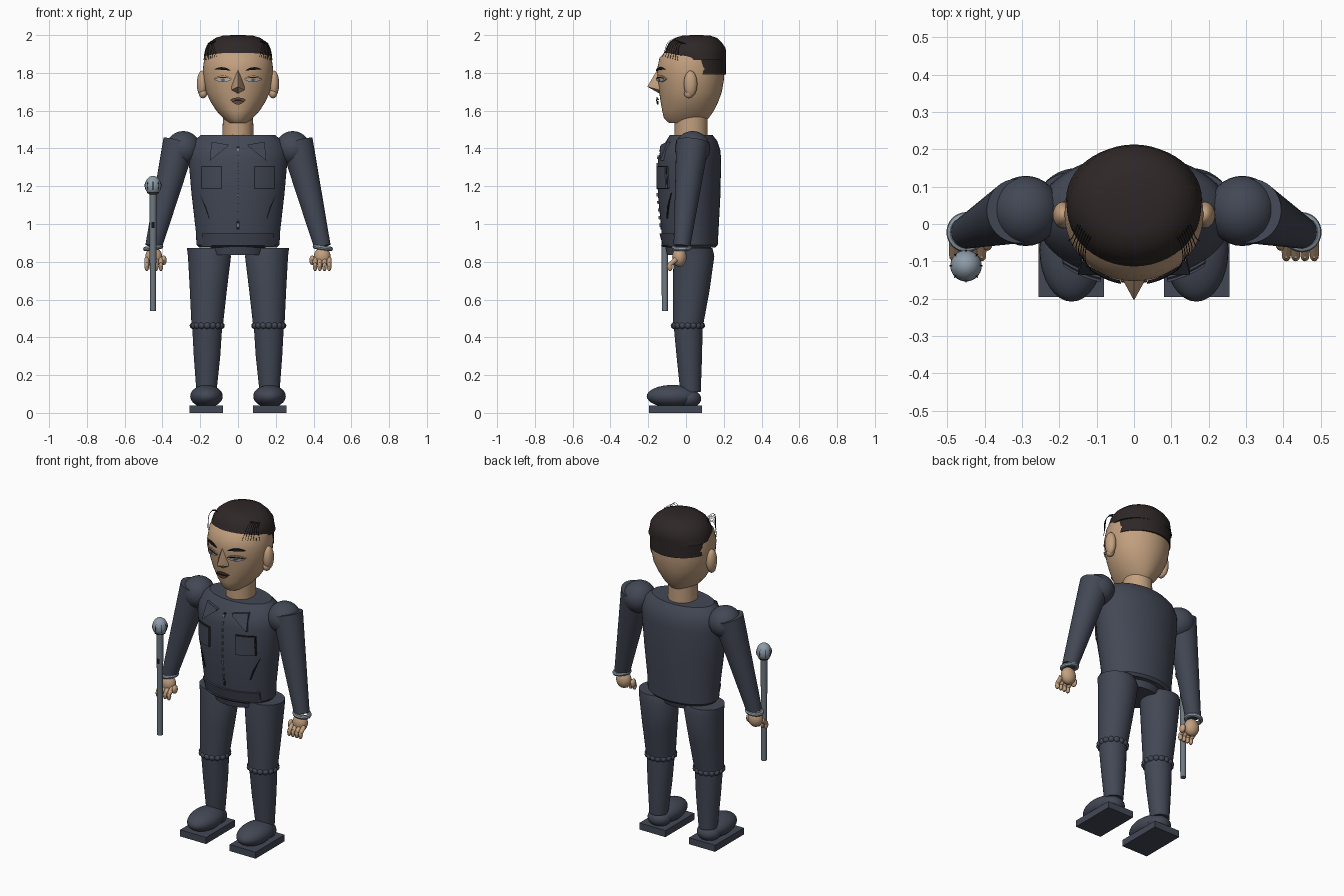
import bpy, bmesh, math
from math import sin, cos, pi, sqrt
from mathutils import Vector

if "Cube" in bpy.data.objects:
    bpy.data.objects.remove(bpy.data.objects["Cube"], do_unlink=True)
made = []


def material(name, r, g, b):
    m = bpy.data.materials.new(name)
    m.use_nodes = True
    m.diffuse_color = (r, g, b, 1)
    m.node_tree.nodes["Principled BSDF"].inputs["Base Color"].default_value = (r, g, b, 1)
    return m


SUIT = material("suit navy", .055, .064, .09)
SKIN = material("skin tan", .54, .35, .21)
HAIR = material("hair brown", .028, .02, .02)
BLACK = material("black", .008, .008, .01)
STEEL = material("steel grey", .16, .19, .22)
SILVER = material("light silver", .27, .33, .39)
LIPS = material("lip brown", .16, .07, .045)
EYE = material("eye white", .45, .47, .5)
IRIS = material("iris blue", .1, .15, .22)


def finish(name, bm, mat):
    bmesh.ops.recalc_face_normals(bm, faces=bm.faces)
    me = bpy.data.meshes.new(name)
    bm.to_mesh(me)
    bm.free()
    me.materials.append(mat)
    ob = bpy.data.objects.new(name, me)
    bpy.context.collection.objects.link(ob)
    made.append(ob)
    return ob


def loft(name, sections, mat, side=1, n=40):
    """Stack of elliptical rings: z, half width, front y, back y, centre x."""
    bm = bmesh.new()
    rings = []
    for z, a, f, k, *cx in sections:
        x0 = cx[0] * side if cx else 0
        rings.append([bm.verts.new((x0 + a * cos(2 * pi * i / n),
                                    (f + k) / 2 + (k - f) / 2 * sin(2 * pi * i / n), z))
                      for i in range(n)])
    for p, q in zip(rings, rings[1:]):
        for i in range(n):
            bm.faces.new((p[i], p[(i + 1) % n], q[(i + 1) % n], q[i]))
    bm.faces.new(rings[0])
    bm.faces.new(rings[-1])
    return finish(name, bm, mat)


def ball(name, loc, size, mat, seg=24):
    bm = bmesh.new()
    bmesh.ops.create_uvsphere(bm, u_segments=seg, v_segments=seg // 2, radius=1)
    bmesh.ops.scale(bm, vec=size, verts=bm.verts)
    bmesh.ops.translate(bm, vec=loc, verts=bm.verts)
    return finish(name, bm, mat)


def tube(name, p, q, r1, r2, mat):
    p, q = Vector(p), Vector(q)
    bm = bmesh.new()
    bmesh.ops.create_cone(bm, cap_ends=True, segments=32, radius1=r1, radius2=r2, depth=(q - p).length)
    bmesh.ops.rotate(bm, verts=bm.verts, matrix=(q - p).to_track_quat('Z', 'Y').to_matrix())
    bmesh.ops.translate(bm, vec=(p + q) / 2, verts=bm.verts)
    return finish(name, bm, mat)


def ring(name, loc, major, minor, mat, rot=(0, 0, 0)):
    bpy.ops.mesh.primitive_torus_add(location=loc, rotation=rot, major_radius=major,
                                     minor_radius=minor, major_segments=32, minor_segments=8)
    ob = bpy.context.object
    ob.name = name
    ob.data.materials.append(mat)
    made.append(ob)


def surface_y(sections, x, z, way=-1):
    """Depth of a loft's front (-1) or back (1) at x, z."""
    for p, q in zip(sections, sections[1:]):
        if p[0] <= z <= q[0]:
            t = (z - p[0]) / (q[0] - p[0])
            a, f, k = [p[i] + (q[i] - p[i]) * t for i in (1, 2, 3)]
            return (f + k) / 2 + way * (k - f) / 2 * sqrt(max(0, 1 - (x / a) ** 2))
    return 0


def patch(name, top, low, sections, mat, lift=.005, thick=.008, way=-1):
    """Thin plate following a loft, spanned between two rows of (x, z)."""
    bm = bmesh.new()
    rows = [[bm.verts.new((x, surface_y(sections, x, z, way) + way * lift, z)) for x, z in r]
            for r in (top, low)]
    for i in range(len(top) - 1):
        bm.faces.new((rows[0][i], rows[0][i + 1], rows[1][i + 1], rows[1][i]))
    new = bmesh.ops.extrude_face_region(bm, geom=bm.faces[:])["geom"]
    bmesh.ops.translate(bm, vec=(0, -way * thick, 0),
                        verts=[v for v in new if isinstance(v, bmesh.types.BMVert)])
    return finish(name, bm, mat)


def band(name, x0, x1, z0, z1, sections, mat, n=8, **kw):
    xs = [x0 + (x1 - x0) * i / n for i in range(n + 1)]
    return patch(name, [(x, z1) for x in xs], [(x, z0) for x in xs], sections, mat, **kw)


def lens(name, cx, cz, w, up, down, sections, mat, tilt=0, n=10, **kw):
    """Lens-shaped plate with separate upper and lower bulge."""
    us = [-.97 + 1.94 * i / n for i in range(n + 1)]
    arc = lambda h: [(cx + w * u, cz + tilt * u + h * (1 - u * u) + (.001 if h > 0 else -.001)) for u in us]
    return patch(name, arc(up), arc(-down), sections, mat, **kw)


# Torso, pelvis and neck
TORSO = [(.875, .205, -.105, .155), (.89, .22, -.12, .168), (.96, .223, -.13, .172),
         (1.15, .245, -.148, .182), (1.34, .262, -.148, .186), (1.39, .258, -.135, .182),
         (1.44, .235, -.105, .165), (1.472, .195, -.085, .14)]
loft("torso", TORSO, SUIT, n=56)
loft("pelvis", [(.835, .14, -.10, .12), (.9, .15, -.115, .14)], SUIT)
loft("neck", [(1.45, .082, -.06, .115), (1.58, .08, -.06, .115)], SKIN)

# Jacket details
band("belt_front", -.19, .19, .88, .95, TORSO, SUIT, n=16, lift=.012, thick=.02)
band("belt_tab", -.14, .14, .877, .89, TORSO, SUIT, lift=.016, thick=.02)
band("zipper", -.007, .007, .97, 1.41, TORSO, BLACK, n=2)
for i in range(11):
    z = .985 + i * .04
    band("zipper_tooth", -.004, .004, z, z + .018, TORSO, STEEL, n=1, lift=.008)
for s in (-1, 1):
    band("chest_pocket_edge", s * .088, s * .192, 1.186, 1.308, TORSO, BLACK, lift=.012, thick=.006)
    band("chest_pocket", s * .09, s * .19, 1.189, 1.305, TORSO, SUIT, lift=.018, thick=.02)
    patch("collar_flap", [(s * .05, 1.42), (s * .14, 1.435)], [(s * .055, 1.41), (s * .15, 1.335)],
          TORSO, SUIT, lift=.018, thick=.02)
    patch("slash_pocket", [(s * .205, 1.165), (s * .18, 1.10), (s * .155, 1.03)],
          [(s * .2, 1.155), (s * .17, 1.095), (s * .15, 1.03)], TORSO, BLACK)

# Legs, shoes, arms and hands
for s in (-1, 1):
    side = "left_" if s > 0 else "right_"
    loft(side + "thigh", [(.46, .083, -.07, .09, .163), (.65, .098, -.07, .125, .157),
                          (.83, .114, -.066, .15, .151), (.872, .11, -.06, .14, .16)], SUIT, s)
    loft(side + "shin", [(.11, .053, -.03, .078, .167), (.3, .07, -.05, .085, .164),
                         (.47, .08, -.066, .088, .163)], SUIT, s)
    for i in range(16):
        t = 2 * pi * i / 16
        ball(side + "knee_gather", (s * .163 + .074 * cos(t), .01 + .072 * sin(t), .462),
             (.019, .019, .018), SUIT, 12)
    ball(side + "shoe", (s * .167, -.07, .088), (.086, .138, .06), SUIT, 32)
    ball(side + "heel", (s * .167, .015, .075), (.07, .065, .05), SUIT)
    bm = bmesh.new()
    bmesh.ops.create_cube(bm, size=1)
    bmesh.ops.scale(bm, vec=(.176, .28, .04), verts=bm.verts)
    bmesh.ops.translate(bm, vec=(s * .168, -.055, .02), verts=bm.verts)
    finish(side + "sole", bm, SUIT)

    ball(side + "shoulder", (s * .29, .035, 1.4), (.092, .094, .092), SUIT, 32)
    tube(side + "sleeve", (s * .447, -.022, .88), (s * .31, .035, 1.435), .044, .087, SUIT)
    ring(side + "bracelet", (s * .449, -.022, .874), .042, .012, SILVER, (0, s * .15, 0))
    ball(side + "palm", (s * .446, -.035, .825), (.045, .038, .052), SKIN)
    for i in range(4):
        x = s * (.408 + i * .025)
        tube(side + "finger_base", (x, -.05, .815), (x, -.085, .785), .013, .012, SKIN)
        ball(side + "fingertip", (x, -.085, .775), (.012, .015, .025), SKIN, 12)
    ball(side + "thumb", (s * .393, -.05, .808), (.015, .022, .026), SKIN, 12)

# Head
HEAD = [(1.535, .05, -.09, .09), (1.56, .078, -.117, .12), (1.6, .115, -.126, .148),
        (1.65, .147, -.135, .172), (1.7, .169, -.142, .19), (1.76, .181, -.15, .2),
        (1.82, .186, -.153, .205), (1.88, .178, -.14, .204), (1.92, .165, -.1, .2),
        (1.96, .13, -.06, .17)]
loft("head", HEAD, SKIN, n=48)
bm = bmesh.new()
for p in [(0, -.15, 1.82), (.042, -.125, 1.705), (-.042, -.125, 1.705), (0, -.13, 1.685),
          (.03, -.15, 1.74), (-.03, -.15, 1.74), (0, -.205, 1.727), (0, -.1, 1.74)]:
    bm.verts.new(p)
bmesh.ops.convex_hull(bm, input=bm.verts)
finish("nose", bm, SKIN)
for s in (-1, 1):
    ball("ear", (s * .19, .024, 1.742), (.028, .036, .07), SKIN)
    ball("ear_lobe", (s * .185, .015, 1.69), (.022, .025, .025), SKIN, 16)
    lens("eyebrow", s * .082, 1.813, .046, .016, -.002, HEAD, BLACK, tilt=s * .003, lift=.01)
    lens("eyelid", s * .08, 1.768, .048, .018, .016, HEAD, SKIN, lift=.008)
    lens("eye_white", s * .08, 1.763, .042, .007, .008, HEAD, EYE, lift=.011, thick=.006)
    lens("iris", s * .08, 1.763, .012, .006, .007, HEAD, IRIS, lift=.013, thick=.004)
    lens("lash_line", s * .08, 1.768, .046, .009, -.005, HEAD, BLACK, lift=.013, thick=.005)
lens("upper_lip", 0, 1.657, .042, .011, 0, HEAD, LIPS, lift=.02)
lens("lower_lip", 0, 1.653, .036, 0, .02, HEAD, LIPS, lift=.022)
lens("mouth_line", 0, 1.655, .04, .002, .002, HEAD, BLACK, lift=.024, thick=.004)

# Hair cap, nape and loose strands
loft("hair_cap", [(1.868, .182, -.08, .211), (1.895, .18, -.118, .213), (1.93, .172, -.105, .21),
                  (1.96, .152, -.09, .19), (1.985, .12, -.06, .165), (1.997, .08, -.02, .13),
                  (2.0, .03, .03, .08)], HAIR, n=48)
arc = [.172 * sin(pi * (i / 20 - .5)) for i in range(21)]
patch("hair_nape", [(x, 1.879) for x in arc], [(x, 1.792) for x in arc], HEAD, HAIR,
      lift=.008, thick=.02, way=1)
for s in (-1, 1):
    for i in range(7):
        t = i / 6
        cu = bpy.data.curves.new("hair_strand", 'CURVE')
        cu.dimensions = '3D'
        cu.bevel_depth = .0012
        cu.bevel_resolution = 1
        sp = cu.splines.new('BEZIER')
        sp.bezier_points.add(2)
        path = [(.11 + .04 * t, -.02 + .02 * t, 1.955), (.13 + .03 * t, -.075 + .05 * t, 1.975 - .02 * t),
                (.115 + .06 * t, -.125 + .08 * t, 1.885 - .02 * t)]
        for bp, (x, y, z) in zip(sp.bezier_points, path):
            bp.co = (s * x, y, z)
            bp.handle_left_type = bp.handle_right_type = 'AUTO'
        cu.materials.append(BLACK)
        bpy.context.collection.objects.link(bpy.data.objects.new("hair_strand", cu))

# Microphone in the right hand
MX, MY = -.45, -.112
tube("microphone_handle", (MX, MY, .54), (MX, MY, 1.17), .016, .019, STEEL)
tube("microphone_switch", (MX, MY - .012, .98), (MX, MY - .012, 1.01), .009, .009, BLACK)
ball("microphone_head", (MX, MY, 1.203), (.042, .042, .052), SILVER, 32)
for i in range(4):
    ring("microphone_rib", (MX, MY, 1.203), .0425, .002, BLACK, (pi / 2, 0, i * pi / 4))
ring("microphone_collar", (MX, MY, 1.165), .027, .004, BLACK)

# Smooth shading with sharp edges kept
bpy.ops.object.select_all(action='DESELECT')
for ob in made:
    ob.select_set(True)
bpy.context.view_layer.objects.active = made[0]
bpy.ops.object.shade_smooth_by_angle(angle=math.radians(35))
